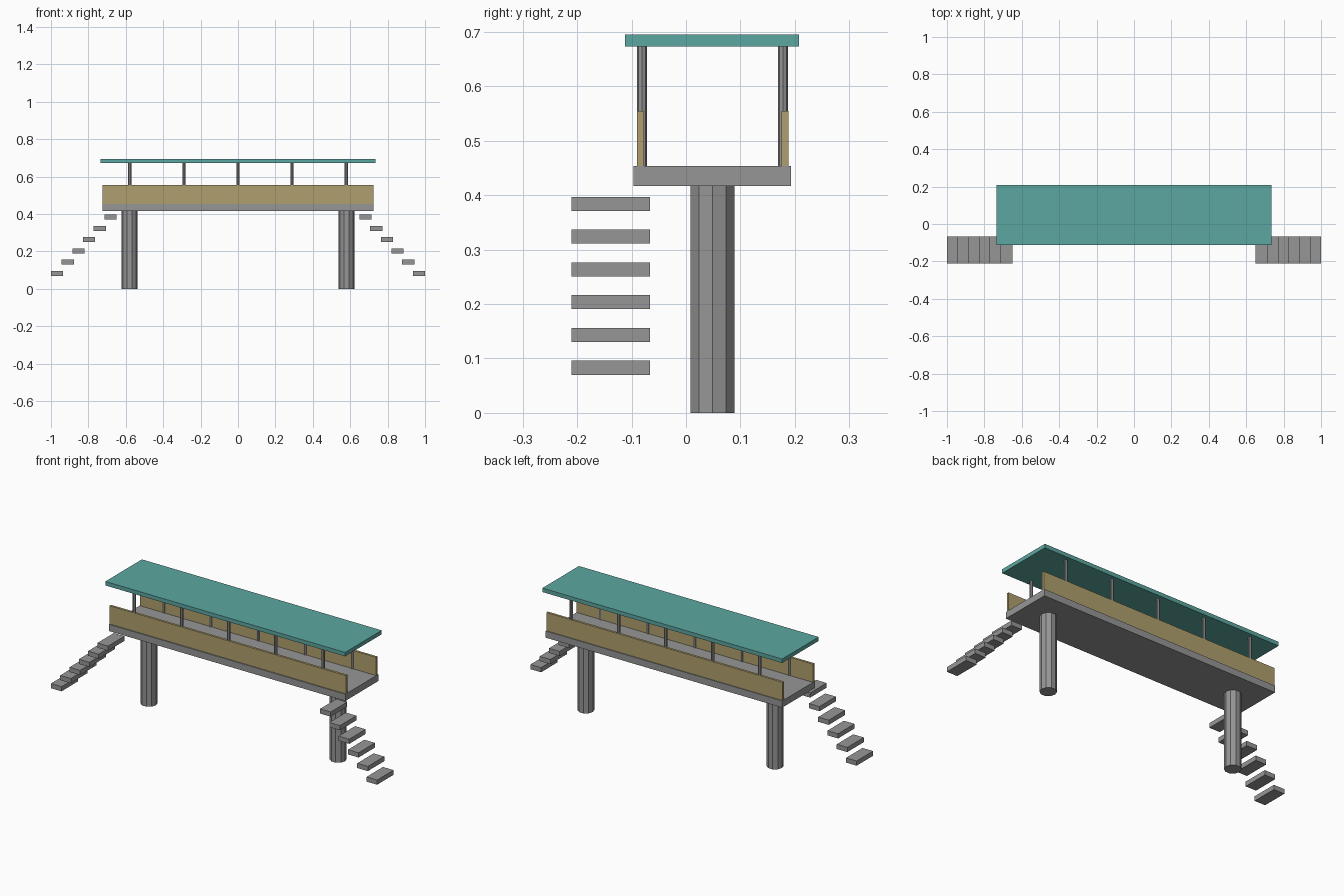
import bpy, bmesh, math
from mathutils import Matrix

if "Cube" in bpy.data.objects:
    bpy.data.objects.remove(bpy.data.objects["Cube"])


def lin(c):
    c /= 255
    return c / 12.92 if c <= 0.04045 else ((c + 0.055) / 1.055) ** 2.4


def material(name, r, g, b):
    m = bpy.data.materials.new(name)
    m.diffuse_color = (lin(r), lin(g), lin(b), 1)
    m.use_nodes = True
    m.node_tree.nodes["Principled BSDF"].inputs["Base Color"].default_value = m.diffuse_color
    return m


CONCRETE = material("concrete grey", 150, 150, 150)
ROOF = material("teal roof", 93, 167, 161)
PANEL = material("tan panel", 176, 160, 110)


def finish(name, bm, mat):
    me = bpy.data.meshes.new(name)
    bm.to_mesh(me)
    bm.free()
    me.materials.append(mat)
    ob = bpy.data.objects.new(name, me)
    bpy.context.collection.objects.link(ob)


def box(name, x, y, z, mat):
    """Box from (min, max) pairs."""
    bm = bmesh.new()
    size = [b - a for a, b in (x, y, z)]
    mid = [(a + b) / 2 for a, b in (x, y, z)]
    bmesh.ops.create_cube(bm, size=1, matrix=Matrix.Translation(mid) @ Matrix.Diagonal((*size, 1)))
    finish(name, bm, mat)


def column(name, x, y, z, r, sides, mat):
    bm = bmesh.new()
    m = Matrix.Translation((x, y, sum(z) / 2)) @ Matrix.Rotation(math.pi / 2 if x >= 0 else -math.pi / 2, 4, 'Z')
    bmesh.ops.create_cone(bm, cap_ends=True, segments=sides, radius1=r, radius2=r,
                          depth=z[1] - z[0], matrix=m)
    finish(name, bm, mat)


# Deck and roof
box("deck", (-0.725, 0.725), (-0.096, 0.193), (0.417, 0.454), CONCRETE)
box("roof", (-0.735, 0.735), (-0.112, 0.208), (0.673, 0.695), ROOF)

# Side panels
box("front_panel", (-0.724, 0.724), (-0.090, -0.077), (0.453, 0.555), PANEL)
box("back_panel", (-0.724, 0.724), (0.175, 0.188), (0.453, 0.555), PANEL)

# Roof posts
for i in range(5):
    for side, y in (("front", -0.081), ("back", 0.178)):
        column(f"{side}_roof_post_{i + 1}", (i - 2) * 0.289, y, (0.453, 0.674), 0.009, 8, CONCRETE)

# Pillars and floating stair treads, mirrored left and right
for side, s in (("left", -1), ("right", 1)):
    column(f"{side}_pillar", s * 0.58, 0.0485, (0, 0.418), 0.0425, 10, CONCRETE)
    for i in range(6):
        cx, z = s * (0.9675 - 0.057 * i), 0.070 + 0.0602 * i
        box(f"{side}_step_{i + 1}", (cx - 0.0325, cx + 0.0325), (-0.21, -0.066), (z, z + 0.026), CONCRETE)
